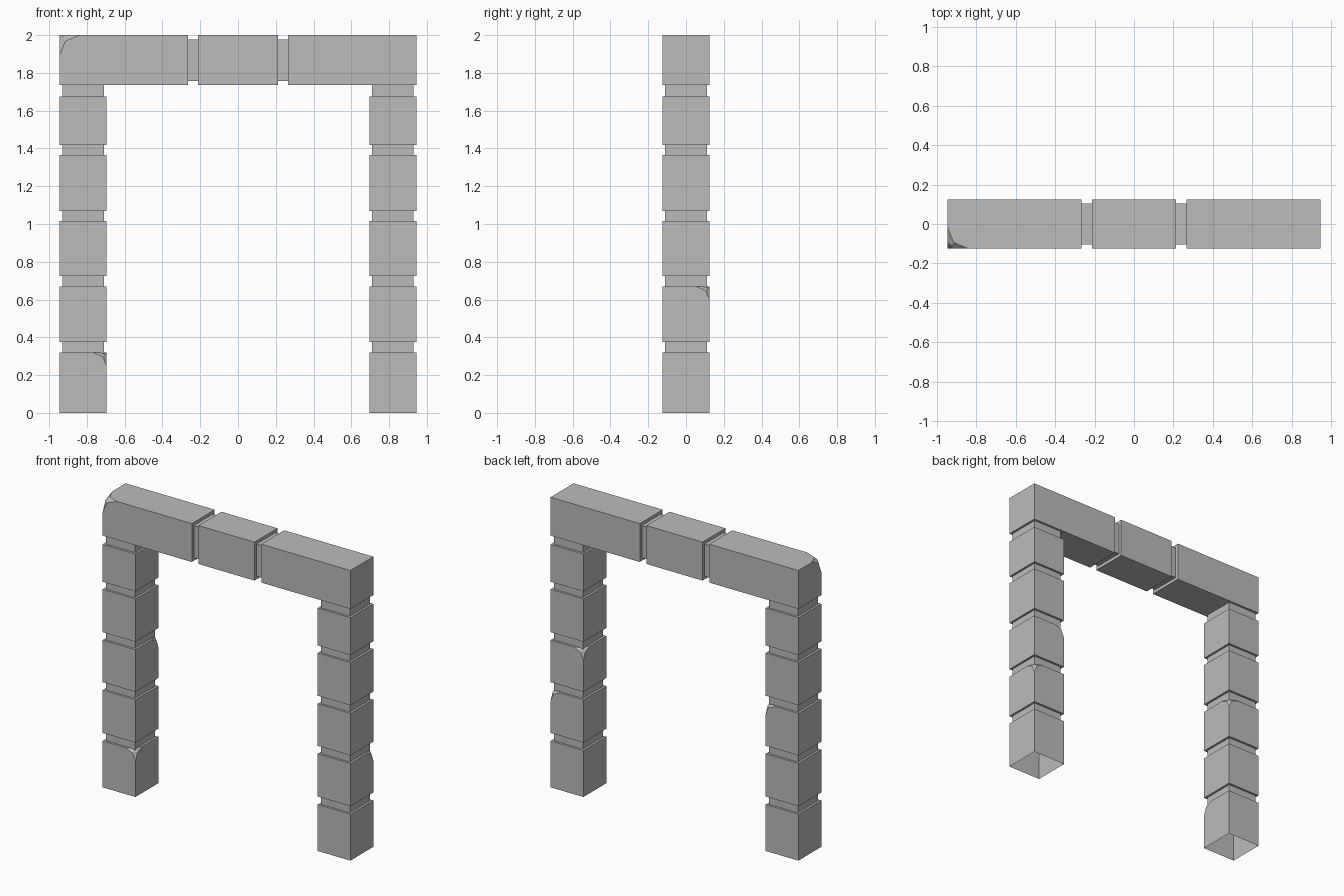
import bpy
import bmesh
from mathutils import Vector

old = bpy.data.objects.get("Cube")
if old:
    bpy.data.objects.remove(old, do_unlink=True)

stone = bpy.data.materials.new("grey_stone")
stone.use_nodes = True
stone.diffuse_color = (0.5, 0.5, 0.5, 1)
stone.node_tree.nodes["Principled BSDF"].inputs["Base Color"].default_value = (0.5, 0.5, 0.5, 1)

HALF = 0.125           # half thickness of posts and lintel
POST_X = 0.82          # post centre
END_X = POST_X + HALF  # outer end of the gate


def block(name, low, high, chip=None, size=0.0, open_bottom=False):
    """Box between two corners, with one optional chipped corner."""
    low, high = Vector(low), Vector(high)
    bm = bmesh.new()
    bmesh.ops.create_cube(bm, size=1)
    for v in bm.verts:
        v.co = Vector(((low[i] + high[i]) / 2 + v.co[i] * (high[i] - low[i]) for i in range(3)))
    if chip:
        corner = min(bm.verts, key=lambda v: (v.co - Vector(chip)).length)
        bmesh.ops.bevel(bm, geom=[corner], offset=size, offset_type='OFFSET',
                        segments=2, profile=0.5, affect='VERTICES')
    if open_bottom:
        bm.normal_update()
        bottom = [f for f in bm.faces if f.normal.z < -0.9]
        bmesh.ops.delete(bm, geom=bottom, context='FACES_ONLY')
    mesh = bpy.data.meshes.new(name)
    bm.to_mesh(mesh)
    bm.free()
    mesh.materials.append(stone)
    obj = bpy.data.objects.new(name, mesh)
    bpy.context.collection.objects.link(obj)
    return obj


# Posts: stacked blocks joined by narrower necks
levels = [(0, 0.32), (0.375, 0.67), (0.725, 1.015), (1.07, 1.365), (1.417, 1.675)]
lintel_low = 1.735
neck = HALF - 0.015
# chipped corners by (post side, block number): direction in x and y
chips = {(-1, 0): (1, -1), (-1, 2): (1, 1), (1, 1): (1, 1), (1, 2): (-1, 1)}

for side, label in ((-1, "right"), (1, "left")):
    x = side * POST_X
    for i, (z0, z1) in enumerate(levels):
        chip = None
        if (side, i) in chips:
            dx, dy = chips[side, i]
            chip = (x + dx * HALF, dy * HALF, z1)
        block(f"{label}_post_block_{i + 1}", (x - HALF, -HALF, z0), (x + HALF, HALF, z1),
              chip, 0.074, open_bottom=(i == 0))
        above = levels[i + 1][0] if i + 1 < len(levels) else lintel_low
        block(f"{label}_post_neck_{i + 1}", (x - neck, -neck, z1 - 0.03),
              (x + neck, neck, above + 0.01))

# Lintel: three blocks with two recessed joints
spans = [("right", -END_X, -0.265), ("middle", -0.213, 0.213), ("left", 0.265, END_X)]
for label, x0, x1 in spans:
    chip = (-END_X, -HALF, 2) if label == "right" else None
    block(f"lintel_{label}_block", (x0, -HALF, lintel_low), (x1, HALF, 2), chip, 0.107)
inset = 0.022
for (label, _, x0), (_, x1, _) in zip(spans, spans[1:]):
    block(f"lintel_joint_after_{label}", (x0 - 0.01, -HALF + inset, lintel_low + inset),
          (x1 + 0.01, HALF - inset, 2 - inset))
